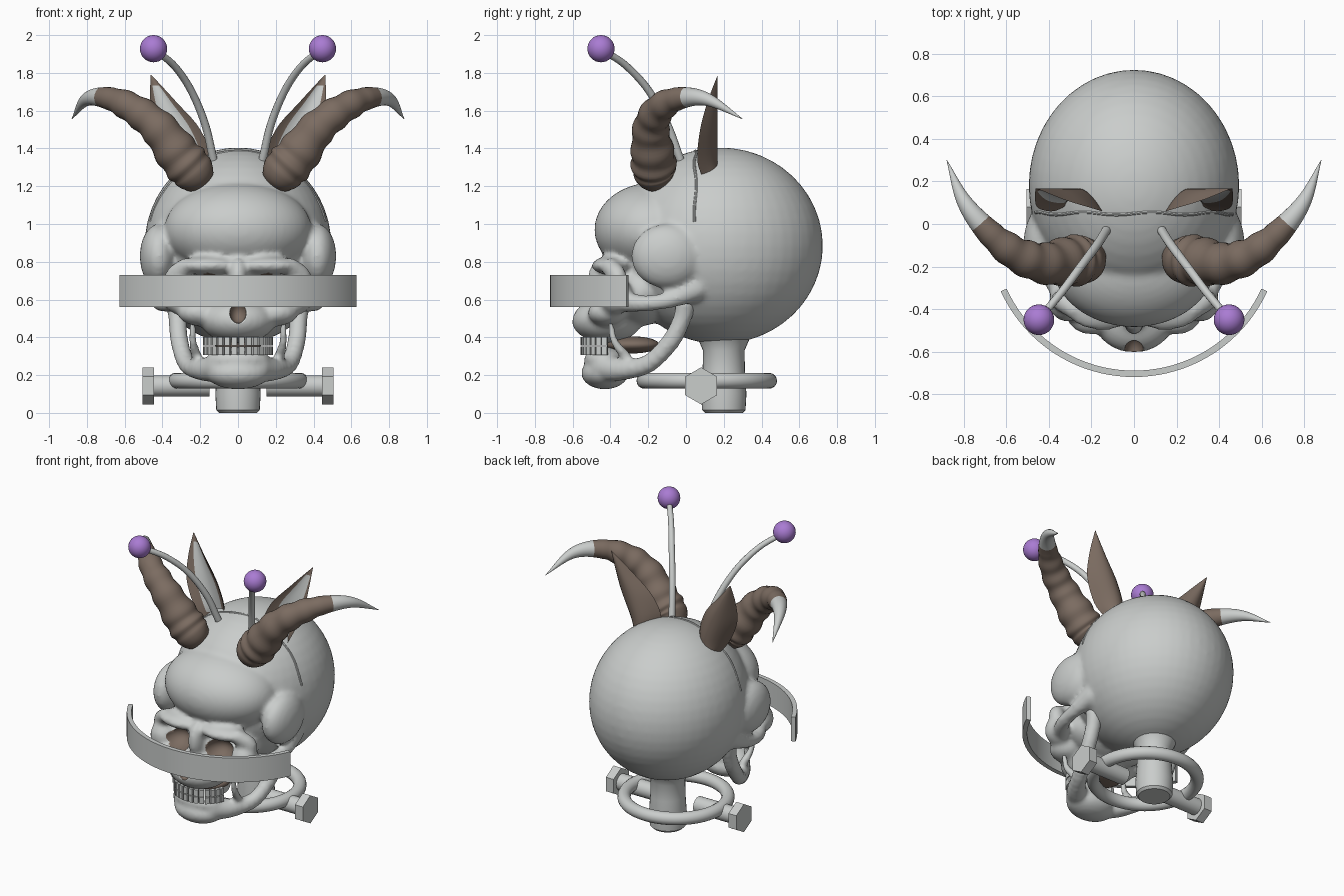
import bpy, bmesh, math
from mathutils import Matrix, Vector

if "Cube" in bpy.data.objects:
    bpy.data.objects.remove(bpy.data.objects["Cube"])


def material(name, rgb):
    mat = bpy.data.materials.new(name)
    mat.use_nodes = True
    mat.diffuse_color = (*rgb, 1)
    mat.node_tree.nodes["Principled BSDF"].inputs["Base Color"].default_value = (*rgb, 1)
    return mat


bone = material("pale grey bone", (0.59, 0.61, 0.60))
brown = material("dull brown", (0.20, 0.15, 0.12))
purple = material("purple", (0.40, 0.20, 0.65))


def finish(bm, name, mats, smooth=True, mirror=False):
    """Turn a bmesh into a named object, optionally mirrored across x."""
    bmesh.ops.recalc_face_normals(bm, faces=bm.faces)
    for face in bm.faces:
        face.smooth = smooth
    mesh = bpy.data.meshes.new(name)
    bm.to_mesh(mesh)
    bm.free()
    for mat in mats:
        mesh.materials.append(mat)
    if smooth:
        mesh.set_sharp_from_angle(angle=math.radians(40))
    obj = bpy.data.objects.new(name, mesh)
    bpy.context.scene.collection.objects.link(obj)
    if mirror:
        mod = obj.modifiers.new("Mirror", 'MIRROR')
        mod.use_mirror_merge = False
    return obj


def ellipsoid(bm, spec, segments=32):
    x, y, z, rx, ry, rz = spec
    m = Matrix.Translation((x, y, z)) @ Matrix.Diagonal((rx, ry, rz, 1))
    bmesh.ops.create_uvsphere(bm, u_segments=segments, v_segments=segments // 2, radius=1, matrix=m)


def sample(points, n):
    """Smooth path through (x, y, z, radius) points."""
    pts = [Vector(p) for p in points]
    pts = [2 * pts[0] - pts[1]] + pts + [2 * pts[-1] - pts[-2]]
    out = []
    for i in range(n + 1):
        f = i / n * (len(pts) - 3)
        k = min(int(f), len(pts) - 4)
        t = f - k
        a, b, c, d = pts[k:k + 4]
        out.append(0.5 * (2 * b + (c - a) * t + (2 * a - 5 * b + 4 * c - d) * t * t
                          + (3 * b - a - 3 * c + d) * t ** 3))
    return out


def sweep(bm, path, sides=16, tip_from=None):
    """Round tube along a sampled path; rings past tip_from use slot 1."""
    pos = [p.to_3d() for p in path]
    last, side, rings = None, None, []
    for i, p in enumerate(path):
        tan = (pos[min(i + 1, len(pos) - 1)] - pos[max(i - 1, 0)]).normalized()
        side = tan.orthogonal().normalized() if last is None else last.rotation_difference(tan) @ side
        last = tan
        up = tan.cross(side)
        angles = [2 * math.pi * j / sides for j in range(sides)]
        rings.append([bm.verts.new(pos[i] + p[3] * (side * math.cos(a) + up * math.sin(a))) for a in angles])
    for i in range(len(rings) - 1):
        for j in range(sides):
            k = (j + 1) % sides
            face = bm.faces.new((rings[i][j], rings[i][k], rings[i + 1][k], rings[i + 1][j]))
            face.material_index = int(tip_from is not None and i >= tip_from)
    bm.faces.new(rings[0])
    bm.faces.new(rings[-1])


def chain(bm, points, n=16):
    """Overlapping balls along a path on both sides, to be fused later."""
    for p in sample(points, n):
        for s in (1, -1):
            ellipsoid(bm, (s * p[0], p[1], p[2], p[3], p[3], p[3]), 16)


def fuse(obj, voxel, cutter=None):
    """Melt overlapping volumes into one smooth skin and bake it."""
    mod = obj.modifiers.new("Remesh", 'REMESH')
    mod.mode, mod.voxel_size, mod.use_smooth_shade = 'VOXEL', voxel, True
    mod = obj.modifiers.new("Smooth", 'SMOOTH')
    mod.factor, mod.iterations = 0.5, 6
    if cutter:
        mod = obj.modifiers.new("Cut", 'BOOLEAN')
        mod.operation, mod.solver, mod.object = 'DIFFERENCE', 'EXACT', cutter
    graph = bpy.context.evaluated_depsgraph_get()
    mesh = bpy.data.meshes.new_from_object(obj.evaluated_get(graph))
    obj.modifiers.clear()
    obj.data = mesh
    mesh.materials.clear()
    for mat in (bone, brown):
        mesh.materials.append(mat)
    for poly in mesh.polygons:
        poly.use_smooth = True
        poly.material_index = 0


# Skull: cranium, forehead and face masses fused together
bm = bmesh.new()
for spec in [(0, .18, .885, .495, .545, .52), (0, -.17, .97, .39, .315, .25),
             (0, -.25, .63, .31, .2, .17), (0, -.42, .49, .2, .185, .12),
             (0, -.45, .7, .05, .07, .12)]:
    ellipsoid(bm, spec, 48)
for spec in [(.42, -.1, .83, .1, .19, .17), (.15, -.39, .78, .17, .11, .05),
             (.31, -.37, .62, .09, .09, .1), (.2, -.42, .53, .12, .1, .07)]:
    for s in (1, -1):
        ellipsoid(bm, (s * spec[0], *spec[1:]))
chain(bm, [(.31, -.36, .59, .06), (.4, -.22, .58, .045), (.42, -.08, .6, .045), (.39, .05, .66, .07)])
chain(bm, [(.28, -.4, .77, .05), (.34, -.36, .72, .05), (.33, -.36, .62, .05)], 8)
skull = finish(bm, "skull", [bone])

# Eye sockets and nasal opening, cut and lined in brown
holes = [(.16, -.47, .66, .1, .13, .08), (-.16, -.47, .66, .1, .13, .08), (0, -.6, .535, .045, .07, .06)]
bm = bmesh.new()
for spec in holes:
    ellipsoid(bm, spec)
cutter = finish(bm, "socket_cutter", [brown])
cutter.hide_render = True
fuse(skull, 0.016, cutter)
for poly in skull.data.polygons:
    c = poly.center
    if any(sum(((c[k] - h[k]) / h[k + 3]) ** 2 for k in range(3)) < 1.02 for h in holes):
        poly.material_index = 1
bpy.data.objects.remove(cutter)

# Raised suture over the crown
bm = bmesh.new()
arc = [math.radians(a) for a in range(-75, 76, 5)]
sweep(bm, [Vector((.478 * math.sin(a), .05 + .006 * math.sin(9 * a), .882 + .504 * math.cos(a), .008))
           for a in arc], 8)
finish(bm, "crown_suture", [bone])

# Lower jaw with rising branches
bm = bmesh.new()
ellipsoid(bm, (0, -.43, .21, .17, .125, .085))
ellipsoid(bm, (0, -.43, .28, .17, .11, .07))
chain(bm, [(.1, -.43, .24, .08), (.19, -.34, .23, .06), (.27, -.2, .26, .05),
           (.31, -.08, .38, .05), (.32, -.02, .5, .05), (.33, 0, .58, .055)], 20)
chain(bm, [(.24, -.4, .47, .018), (.24, -.38, .38, .022), (.22, -.32, .3, .03)], 14)
fuse(finish(bm, "lower_jaw", [bone]), 0.014)

# Two rows of teeth around the dental arch
bm = bmesh.new()
for i in range(14):
    a = math.radians(-78 + 12 * i)
    for z in (.328, .378):
        place = Matrix.Translation((.175 * math.sin(a), -.4 - .145 * math.cos(a), z))
        bmesh.ops.create_cube(bm, size=1, matrix=place @ Matrix.Rotation(a, 4, 'Z')
                              @ Matrix.Diagonal((.028, .024, .045, 1)))
finish(bm, "teeth", [bone], smooth=False)

# Tongue
bm = bmesh.new()
ellipsoid(bm, (0, -.28, .36, .12, .14, .045))
finish(bm, "tongue", [brown])

# Neck, turned from a profile
bm = bmesh.new()
sweep(bm, [Vector((0, .2, z, r)) for z, r in
           [(0, .1), (.015, .115), (.1, .12), (.22, .112), (.33, .11), (.4, .14), (.47, .2)]], 32)
finish(bm, "neck", [bone])

# Collar ring
bm = bmesh.new()
rings = []
for i in range(64):
    a = 2 * math.pi * i / 64
    rings.append([])
    for j in range(16):
        b = 2 * math.pi * j / 16
        r = .33 + .042 * math.cos(b)
        rings[-1].append(bm.verts.new((r * math.cos(a), .11 + r * math.sin(a), .17 + .042 * math.sin(b))))
for i in range(64):
    for j in range(16):
        p, q, k = rings[i], rings[(i + 1) % 64], (j + 1) % 16
        bm.faces.new((p[j], q[j], q[k], p[k]))
finish(bm, "collar_ring", [bone])

# Neck bolts with six-sided heads
for name, sides, radius, start, end in [("bolt_shafts", 24, .056, .15, .46), ("bolt_heads", 6, .098, .445, .505)]:
    bm = bmesh.new()
    place = Matrix.Translation(((start + end) / 2, .08, .143)) @ Matrix.Rotation(math.pi / 2, 4, 'Y')
    turn = Matrix.Rotation(math.pi / 2 if sides == 6 else 0, 4, 'Z')
    bmesh.ops.create_cone(bm, cap_ends=True, segments=sides, radius1=radius, radius2=radius,
                          depth=end - start, matrix=place @ turn)
    finish(bm, name, [bone], smooth=sides > 6, mirror=True)

# Curved visor band in front of the eyes
bm = bmesh.new()
previous = None
for i in range(41):
    a = math.radians(-65.5 + 131 * i / 40)
    ring = [bm.verts.new((r * math.sin(a), -.031 - r * math.cos(a), z))
            for r, z in [(.688, .56), (.688, .73), (.658, .73), (.658, .56)]]
    if previous:
        for j in range(4):
            k = (j + 1) % 4
            bm.faces.new((previous[j], previous[k], ring[k], ring[j]))
    else:
        bm.faces.new(ring)
    previous = ring
bm.faces.new(previous)
finish(bm, "visor", [bone])

# Ridged horns with pale tips
bm = bmesh.new()
path = sample([(.2, -.14, 1.23, .085), (.24, -.165, 1.28, .115), (.31, -.175, 1.36, .115),
               (.425, -.185, 1.51, .095), (.555, -.14, 1.61, .08), (.685, -.035, 1.665, .06),
               (.8, .11, 1.66, .035), (.88, .3, 1.556, .001)], 70)
for i, p in enumerate(path):
    if 10 < i < 50:
        p[3] *= 1 + .05 * math.sin(i * .9)
sweep(bm, path, 24, tip_from=53)
finish(bm, "horns", [brown, bone], mirror=True)

# Leaf-shaped ears, cupped to the front with a pale lining
bm = bmesh.new()
rows = [(.25, .31, 1.24, .09), (.15, .38, 1.34, .06), (.2, .45, 1.5, .075), (.33, .465, 1.65, .115), (.459, .463, 1.79, .168)]
inner = sample([(a, y, z, 0) for a, b, z, y in rows], 20)
outer = sample([(b, y, z, 0) for a, b, z, y in rows], 20)
for depth in (1, .55):
    grid = []
    for p, q in zip(inner, outer):
        bulge = depth * max(0, .168 - p[1])
        grid.append([])
        for j in range(11):
            u = j / 5 - 1
            v = p.to_3d().lerp(q.to_3d(), j / 10)
            v.y += bulge * (1 - u * u)
            grid[-1].append(bm.verts.new(v))
    for i in range(20):
        for j in range(10):
            face = bm.faces.new((grid[i][j], grid[i][j + 1], grid[i + 1][j + 1], grid[i + 1][j]))
            face.material_index = int(depth < 1 and 2 <= j <= 7 and 2 < i < 18)
bmesh.ops.remove_doubles(bm, verts=bm.verts, dist=.0005)
finish(bm, "ears", [brown, bone], mirror=True)

# Antennae with ball ends
bm = bmesh.new()
sweep(bm, sample([(.13, -.03, 1.34, .022), (.175, -.1, 1.53, .021), (.25, -.2, 1.71, .02),
                  (.34, -.32, 1.84, .019), (.44, -.44, 1.92, .018)], 30), 12)
finish(bm, "antenna_stalks", [bone], mirror=True)
bm = bmesh.new()
ellipsoid(bm, (.447, -.45, 1.928, .072, .072, .072))
finish(bm, "antenna_balls", [purple], mirror=True)
